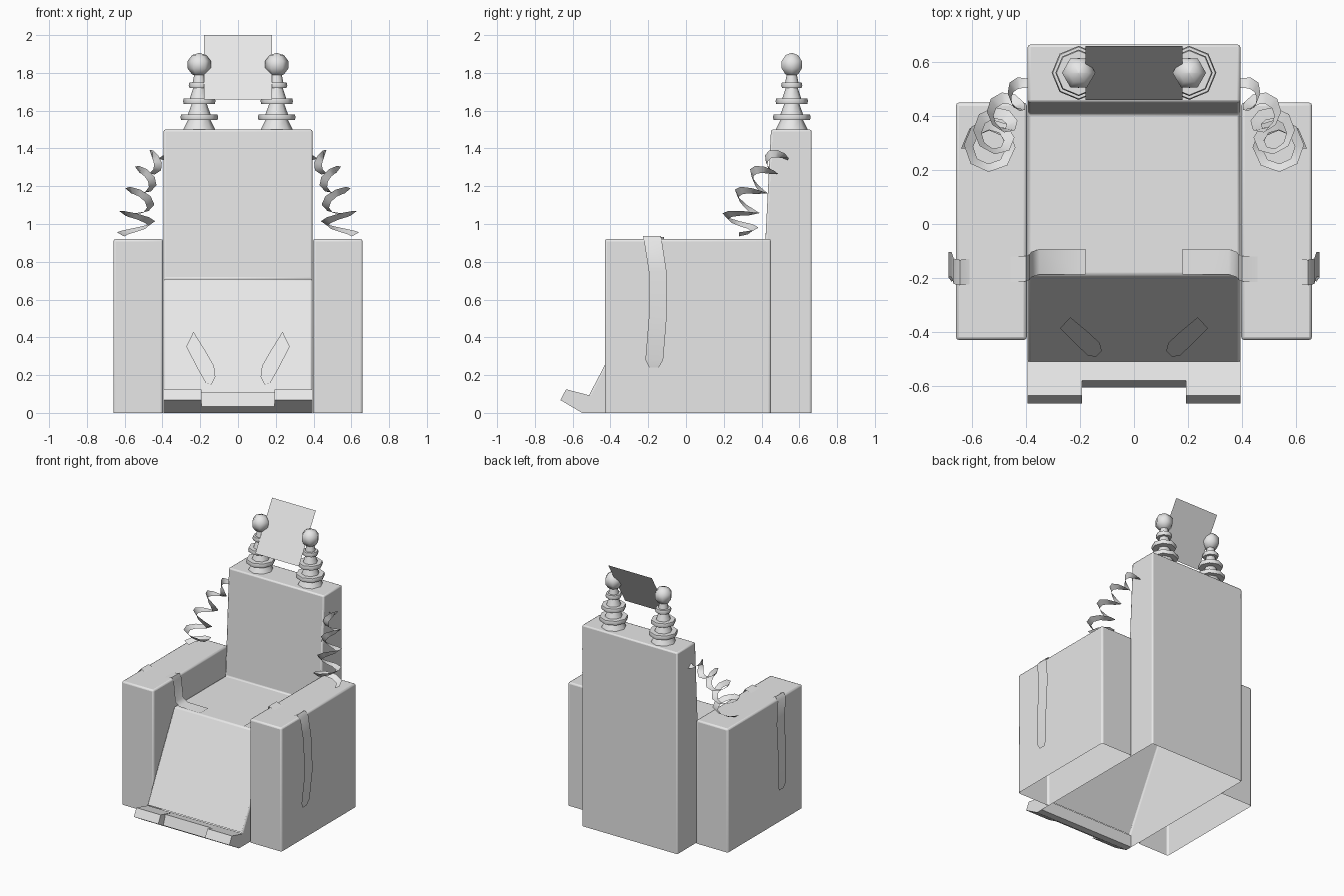
import bpy, bmesh, math
from mathutils import Vector

if "Cube" in bpy.data.objects:
    bpy.data.objects.remove(bpy.data.objects["Cube"])

GREY = (0.8, 0.8, 0.8, 1)
grey = bpy.data.materials.new("plain grey")
grey.use_nodes = True
grey.diffuse_color = GREY
grey.node_tree.nodes["Principled BSDF"].inputs["Base Color"].default_value = GREY


def add_mesh(name, verts, faces, solid=True, bevel=0, smooth=0):
    mesh = bpy.data.meshes.new(name)
    mesh.from_pydata([tuple(v) for v in verts], [], faces)
    if solid:
        bm = bmesh.new()
        bm.from_mesh(mesh)
        bmesh.ops.recalc_face_normals(bm, faces=bm.faces)
        bm.to_mesh(mesh)
        bm.free()
    mesh.materials.append(grey)
    obj = bpy.data.objects.new(name, mesh)
    bpy.context.collection.objects.link(obj)
    if bevel:
        mod = obj.modifiers.new("soft edges", "BEVEL")
        mod.width = bevel
        mod.segments = 2
        mod.limit_method = "ANGLE"
        mod.angle_limit = math.radians(20)
    if smooth:
        bpy.ops.object.select_all(action="DESELECT")
        obj.select_set(True)
        bpy.context.view_layer.objects.active = obj
        bpy.ops.object.shade_smooth_by_angle(angle=math.radians(smooth))
    return obj


def extrude_x(name, profile, x0, x1, open_edges=(), **opts):
    """Extrude a (y, z) outline along x; listed outline edges stay open."""
    n = len(profile)
    verts = [(x, y, z) for x in (x0, x1) for y, z in profile]
    faces = [tuple(range(n)), tuple(range(2 * n - 1, n - 1, -1))]
    for i in range(n):
        if i not in open_edges:
            j = (i + 1) % n
            faces.append((i, j, n + j, n + i))
    return add_mesh(name, verts, faces, **opts)


def ribbon(name, left, right):
    """Thin strip between two matching rows of points."""
    n = len(left)
    faces = [(i, i + 1, n + i + 1, n + i) for i in range(n - 1)]
    return add_mesh(name, left + right, faces, solid=False, smooth=50)


def lathe(name, profile, x, y, sides):
    verts, faces = [], []
    for r, z in profile:
        for k in range(sides):
            a = math.tau * k / sides
            verts.append((x + r * math.cos(a), y + r * math.sin(a), z))
    for i in range(len(profile) - 1):
        for k in range(sides):
            j = (k + 1) % sides
            a, b = i * sides, (i + 1) * sides
            faces.append((a + k, a + j, b + j, b + k))
    faces.append(tuple(range(sides))[::-1])
    faces.append(tuple(range(len(verts) - sides, len(verts))))
    return add_mesh(name, verts, faces, smooth=60)


def along(points, t):
    """Point at fraction t of an evenly spaced polyline."""
    f = min(t, 0.9999) * (len(points) - 1)
    i = int(f)
    return Vector(points[i]).lerp(Vector(points[i + 1]), f - i)


# Seat and backrest: one hollow shell with an open underside
shell = [(0.665, 0), (0.665, 1.5), (0.45, 1.5), (0.41, 0.71),
         (-0.19, 0.71), (-0.51, 0.1), (-0.51, 0)]
extrude_x("seat_and_back", shell, -0.394, 0.394, open_edges=(5, 6),
          bevel=0.01, smooth=30)

# Footrest: two long side lips and a shorter middle
lip = [(-0.5, 0.09), (-0.635, 0.125), (-0.665, 0.068), (-0.55, 0), (-0.5, 0)]
middle = [(-0.5, 0.09), (-0.58, 0.108), (-0.605, 0.035), (-0.55, 0), (-0.5, 0)]
extrude_x("footrest_middle", middle, -0.193, 0.193)

# Tilted panel above the backrest
add_mesh("head_panel", [(-0.18, 0.46, 1.66), (0.18, 0.46, 1.66),
                        (0.18, 0.66, 2), (-0.18, 0.66, 2)],
         [(0, 1, 2, 3)], solid=False)

# Stacked discs on a tapering core, under a faceted ball
post = [(0.085, 1.5)]
for z, core, rim, above in ((1.55, 0.06, 0.1, 0.06), (1.635, 0.04, 0.086, 0.05),
                            (1.72, 0.032, 0.056, 0.035)):
    post += [(core, z), (rim - 0.004, z), (rim, z + 0.015),
             (rim - 0.004, z + 0.03), (above, z + 0.03)]
post.append((0.025, 1.8))
ball = [(0.064 * math.sin(math.pi * k / 5) + 0.001,
         1.843 - 0.063 * math.cos(math.pi * k / 5)) for k in range(6)]

# Strap paths as (x, y, z) centres
strap_path = [(0.18, -0.14, 0.716), (0.35, -0.14, 0.718), (0.38, -0.15, 0.75),
              (0.388, -0.16, 0.9), (0.4, -0.165, 0.932), (0.43, -0.167, 0.925),
              (0.5, -0.17, 0.912), (0.6, -0.175, 0.915), (0.645, -0.18, 0.937),
              (0.668, -0.175, 0.91), (0.676, -0.15, 0.75), (0.688, -0.15, 0.5),
              (0.675, -0.168, 0.28), (0.668, -0.17, 0.24)]
coil_path = [(0.535, 0.28, 0.95), (0.54, 0.285, 1.04), (0.525, 0.33, 1.14),
             (0.5, 0.39, 1.24), (0.46, 0.45, 1.32), (0.4, 0.51, 1.38)]
TURNS, STEPS = 4.5, 8

for side, s in (("left", 1), ("right", -1)):
    arm = [(-0.43, 0), (-0.43, 0.92), (0.45, 0.92), (0.45, 0)]
    extrude_x(side + "_arm", arm, s * 0.397, s * 0.66, open_edges=(3,),
              bevel=0.012, smooth=30)
    extrude_x(side + "_footrest_lip", lip, s * 0.193, s * 0.394)
    lathe(side + "_post", post, s * 0.205, 0.56, 8)
    lathe(side + "_post_ball", ball, s * 0.205, 0.56, 6)

    # Arm strap, with its hanging end narrowed
    rows = [[], []]
    for i, (x, y, z) in enumerate(strap_path):
        half = 0.025 if i == len(strap_path) - 1 else 0.047
        rows[0].append((s * x, y - half, z))
        rows[1].append((s * x, y + half, z))
    ribbon(side + "_arm_strap", *rows)

    # Ankle strap lying on the front slope
    start, end = Vector((0.255, -0.36)), Vector((0.13, -0.475))
    across = Vector((-0.46, 0.5)).normalized()
    rows = [[], []]
    for t, half in ((0, 0.028), (0.5, 0.032), (0.85, 0.032), (1, 0.015)):
        for row, sign in zip(rows, (1, -1)):
            p = start.lerp(end, t) + across * half * sign
            row.append((s * p.x, p.y - 0.006, 0.1 + (p.y + 0.51) * 1.906 + 0.004))
    ribbon(side + "_ankle_strap", *rows)

    # Coiled ribbon narrowing from the arm to the backrest
    rows = [[], []]
    count = int(TURNS * STEPS)
    for i in range(count + 1):
        t = i / count
        centre = along(coil_path, t)
        axis = (along(coil_path, min(t + 0.12, 1))
                - along(coil_path, max(t - 0.12, 0))).normalized()
        u = Vector((0, 1, 0)).cross(axis).normalized()
        v = axis.cross(u)
        a = math.tau * i / STEPS
        out = u * math.cos(a) + v * math.sin(a)
        r = 0.105 - 0.055 * t
        for row, rad, lift in ((rows[0], r, 0.012), (rows[1], r - 0.036, -0.012)):
            p = centre + out * rad + axis * lift
            row.append((s * p.x, p.y, p.z))
    ribbon(side + "_coil", *rows)
